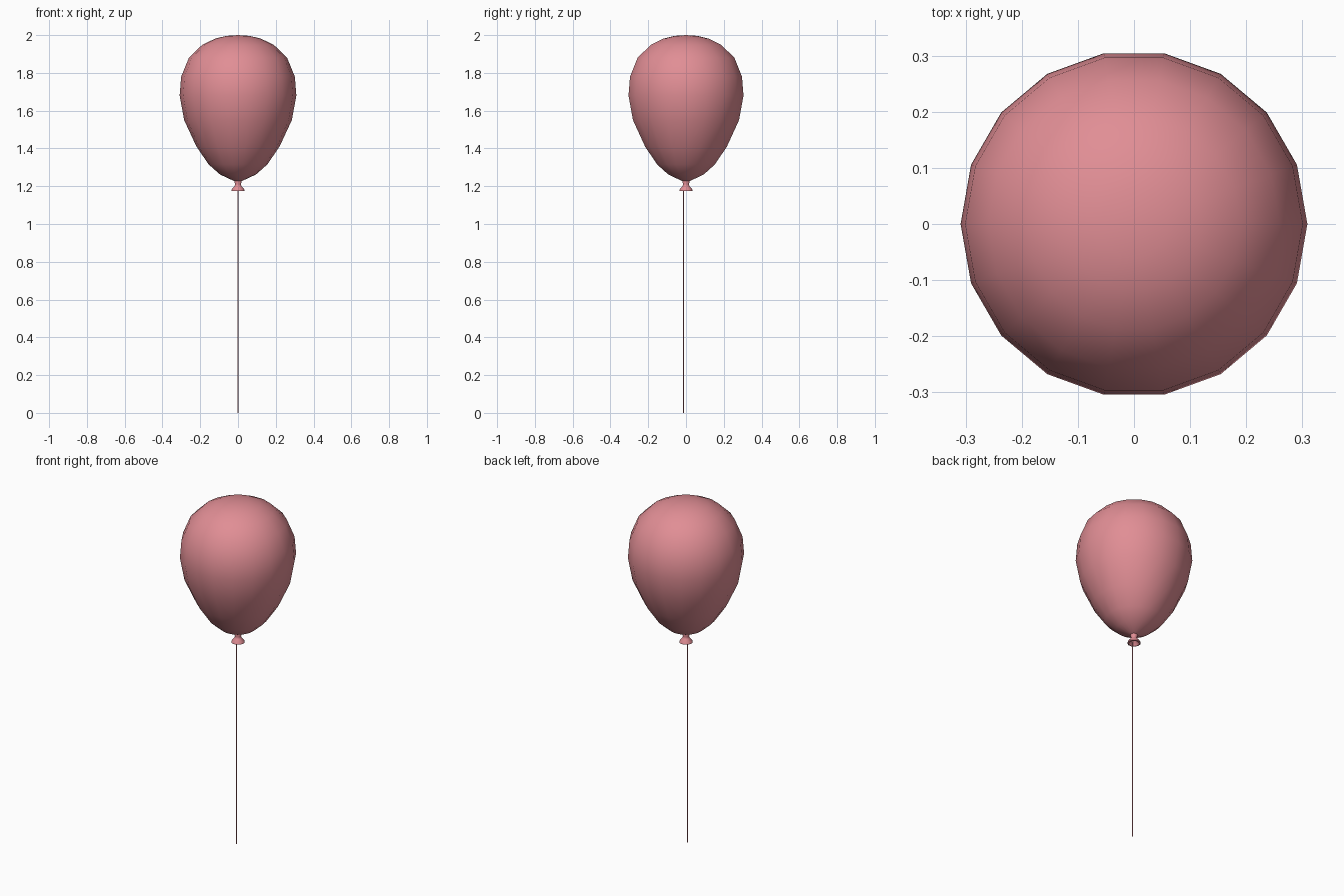
import bpy, bmesh, math

cube = bpy.data.objects.get("Cube")
if cube:
    bpy.data.objects.remove(cube, do_unlink=True)


def material(name, colour):
    mat = bpy.data.materials.new(name)
    mat.use_nodes = True
    mat.diffuse_color = colour
    mat.node_tree.nodes["Principled BSDF"].inputs["Base Color"].default_value = colour
    return mat


def lathe(name, profile, sides, mat, centre=(0, 0), sharp=60):
    """Spin (radius, height) points round a vertical axis; zero radius makes a pole."""
    bm = bmesh.new()
    rings = []
    for r, z in profile:
        count = sides if r > 0 else 1
        angles = [2 * math.pi * (i + 0.5) / sides - math.pi / 2 for i in range(count)]
        rings.append([bm.verts.new((centre[0] + r * math.cos(a),
                                    centre[1] + r * math.sin(a), z)) for a in angles])
    for low, high in zip(rings, rings[1:]):
        for i in range(sides):
            j = (i + 1) % sides
            corners = [low[i % len(low)], low[j % len(low)],
                       high[j % len(high)], high[i % len(high)]]
            bm.faces.new(list(dict.fromkeys(corners)))
    bmesh.ops.recalc_face_normals(bm, faces=bm.faces)
    mesh = bpy.data.meshes.new(name)
    bm.to_mesh(mesh)
    bm.free()
    mesh.materials.append(mat)
    obj = bpy.data.objects.new(name, mesh)
    bpy.context.collection.objects.link(obj)
    bpy.ops.object.select_all(action="DESELECT")
    obj.select_set(True)
    bpy.context.view_layer.objects.active = obj
    bpy.ops.object.shade_smooth_by_angle(angle=math.radians(sharp))
    return obj


pink = material("balloon_pink", (0.75, 0.27, 0.30, 1))

# Inflated body, tapering to the tied end
lathe("balloon_body", [
    (0, 1.222), (0.02, 1.227), (0.095, 1.262), (0.155, 1.315), (0.22, 1.41),
    (0.285, 1.55), (0.309, 1.68), (0.301, 1.78), (0.26, 1.88), (0.19, 1.948),
    (0.12, 1.982), (0.06, 1.996), (0, 2.0)], 18, pink)

# Pinched neck flaring into a hollow rim
lathe("tied_neck", [
    (0, 1.205), (0.012, 1.2), (0.029, 1.174), (0.036, 1.176), (0.034, 1.184),
    (0.02, 1.2), (0.015, 1.211), (0.021, 1.222), (0.017, 1.232), (0, 1.24)], 12, pink)

# Thin straight string
lathe("string", [(0, 0), (0.003, 0), (0.003, 1.21), (0, 1.21)], 6, pink, (0, -0.012))
